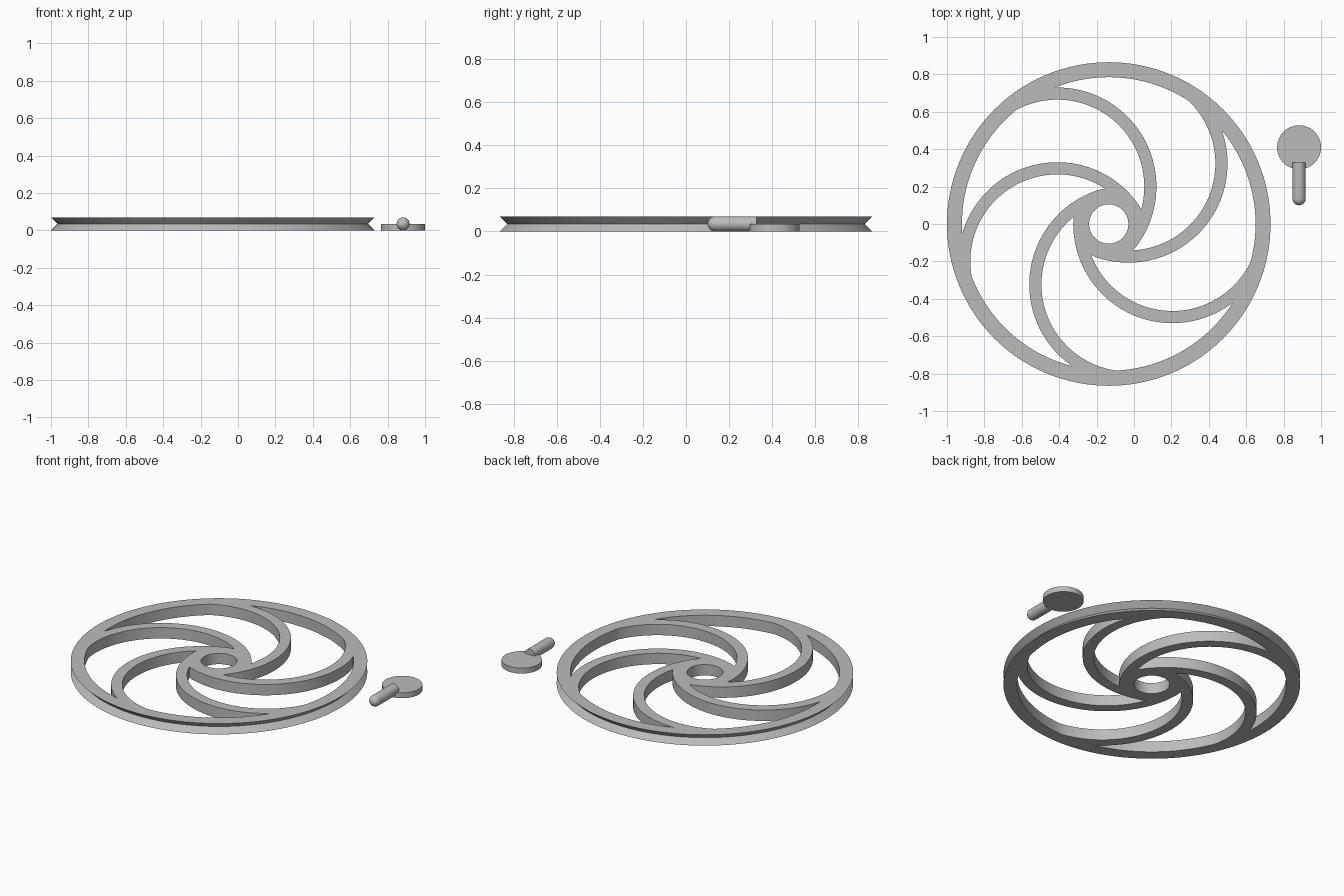
import bpy, bmesh, math
from mathutils import Vector

if "Cube" in bpy.data.objects:
    bpy.data.objects.remove(bpy.data.objects["Cube"])

H = 0.07             # wheel thickness
CX = -0.135          # wheel centre in x
SEG = 128

grey = bpy.data.materials.new("plain_grey")
grey.diffuse_color = (0.5, 0.5, 0.5, 1)
grey.use_nodes = True
grey.node_tree.nodes["Principled BSDF"].inputs["Base Color"].default_value = grey.diffuse_color


def finish(name, bm, loc):
    bmesh.ops.recalc_face_normals(bm, faces=bm.faces)
    me = bpy.data.meshes.new(name)
    bm.to_mesh(me)
    bm.free()
    me.materials.append(grey)
    ob = bpy.data.objects.new(name, me)
    ob.location = loc
    bpy.context.collection.objects.link(ob)
    return ob


def lathe(name, profile, loc, closed=True, seg=SEG):
    """Revolve an (r, z) profile about z; r = 0 points become poles."""
    bm = bmesh.new()
    rings = []
    for r, z in profile:
        if r < 1e-6:
            rings.append([bm.verts.new((0, 0, z))] * seg)
        else:
            rings.append([bm.verts.new((r * math.cos(2 * math.pi * i / seg),
                                        r * math.sin(2 * math.pi * i / seg), z))
                          for i in range(seg)])
    n = len(rings)
    for k in range(n if closed else n - 1):
        a, b = rings[k], rings[(k + 1) % n]
        for i in range(seg):
            j = (i + 1) % seg
            bm.faces.new(list(dict.fromkeys((a[i], a[j], b[j], b[i]))))
    return finish(name, bm, loc)


def spoke(name, direction):
    """Half ring, offset from the hub, sweeping from the rim to the hub."""
    c = Vector((0.34 * math.cos(direction), 0.34 * math.sin(direction)))
    bm = bmesh.new()
    rows = []
    steps = 56
    for i in range(steps + 1):
        t = direction - math.radians(20 + 160 * i / steps)
        d = Vector((math.cos(t), math.sin(t)))
        inner, outer = c + d * 0.465, c + d * 0.53
        if outer.length > 0.82:          # stay behind the rim groove
            outer = outer.normalized() * 0.82
        rows.append([bm.verts.new((p.x, p.y, z))
                     for p, z in ((inner, 0), (outer, 0), (outer, H), (inner, H))])
    for a, b in zip(rows, rows[1:]):
        for k in range(4):
            m = (k + 1) % 4
            bm.faces.new((a[k], a[m], b[m], b[k]))
    bm.faces.new(rows[0])
    bm.faces.new(rows[-1])
    return finish(name, bm, (CX, 0, 0))


# rim with V groove, and hub ring
wheel = lathe("wheel", [(0.785, 0), (0.865, 0), (0.83, H / 2), (0.865, H), (0.785, H)], (CX, 0, 0))
hub = lathe("hub", [(0.105, 0), (0.19, 0), (0.19, H), (0.105, H)], (CX, 0, 0), seg=64)

# five curved spokes fused with rim and hub
parts = [spoke(f"spoke_{i + 1}", math.radians(72 * i)) for i in range(5)] + [hub]
for p in parts:
    mod = wheel.modifiers.new("fuse", 'BOOLEAN')
    mod.operation = 'UNION'
    mod.solver = 'MANIFOLD'
    mod.object = p
bpy.context.view_layer.objects.active = wheel
for mod in list(wheel.modifiers):
    bpy.ops.object.modifier_apply(modifier=mod.name)
for p in parts:
    bpy.data.objects.remove(p)

# handle: flat round base and round-nosed pin
base = lathe("handle_base", [(0, 0), (0.1175, 0), (0.1175, 0.035), (0, 0.035)],
             (0.8825, 0.41, 0), closed=False, seg=64)
R = 0.035
nose = [(R * math.sin(a), 0.228 - R + R * math.cos(a))
        for a in (math.pi / 2 * k / 8 for k in range(8, -1, -1))]
nose[-1] = (0, 0.228)
pin = lathe("handle_pin", [(0, 0), (R, 0)] + nose, (0.8825, 0.328, R), closed=False, seg=32)
pin.rotation_euler.x = math.pi / 2

for ob in (wheel, base, pin):
    bpy.ops.object.select_all(action='DESELECT')
    ob.select_set(True)
    bpy.context.view_layer.objects.active = ob
    bpy.ops.object.shade_smooth_by_angle(angle=math.radians(30))
